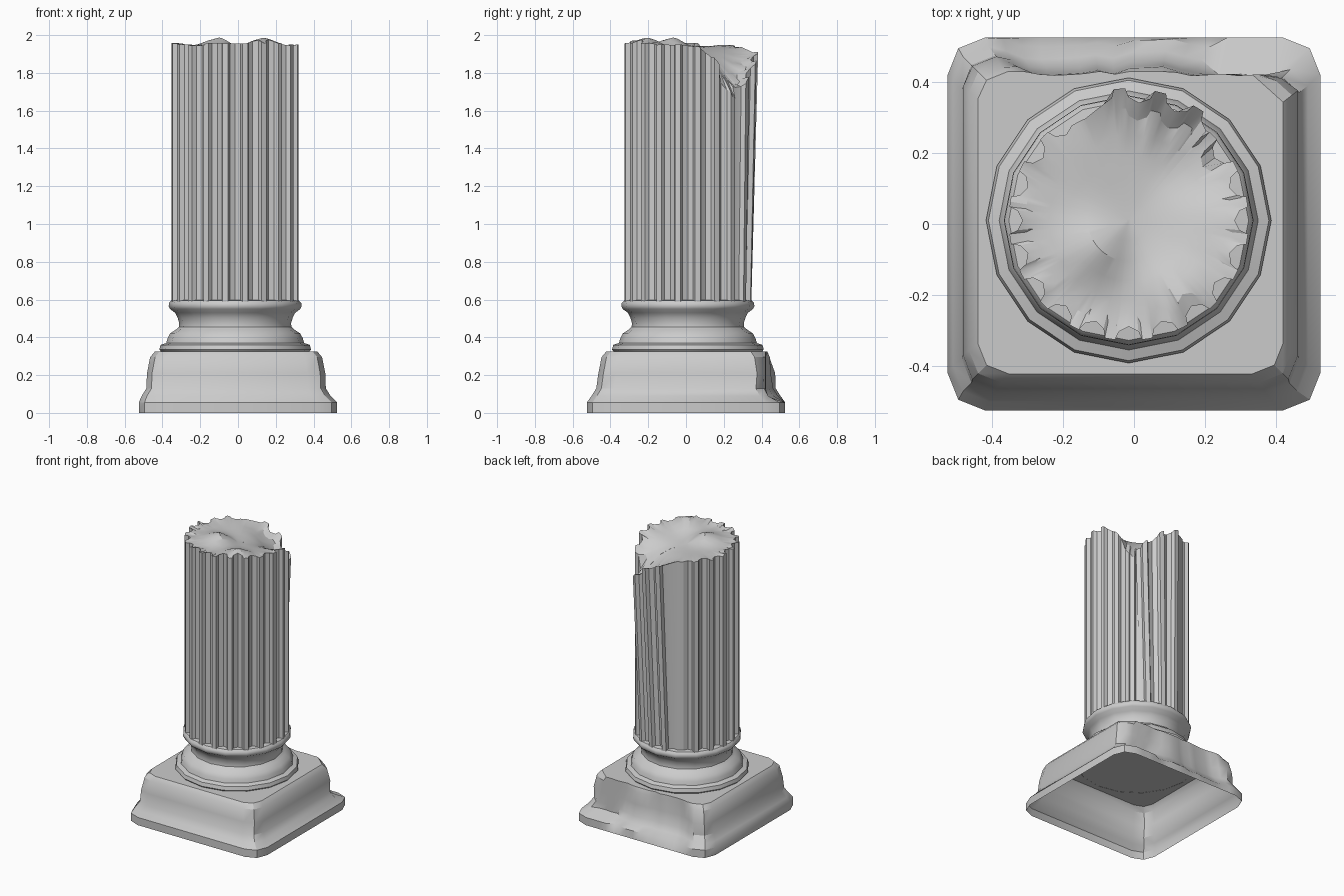
import bpy, bmesh, math, random
from math import sin, cos, pi, radians, exp

if "Cube" in bpy.data.objects:
    bpy.data.objects.remove(bpy.data.objects["Cube"])

random.seed(4)
CX, CY = -0.015, 0.01          # column axis


def skin(name, rings, cap_top=False, angle=30):
    """Join closed rings of points with quads."""
    bm = bmesh.new()
    rows = [[bm.verts.new(p) for p in r] for r in rings]
    n = len(rows[0])
    for a, b in zip(rows, rows[1:]):
        for i in range(n):
            j = (i + 1) % n
            bm.faces.new((a[i], a[j], b[j], b[i]))
    if cap_top:
        bm.faces.new(rows[-1])
    me = bpy.data.meshes.new(name)
    bm.to_mesh(me)
    bm.free()
    ob = bpy.data.objects.new(name, me)
    bpy.context.collection.objects.link(ob)
    bpy.ops.object.select_all(action='DESELECT')
    ob.select_set(True)
    bpy.context.view_layer.objects.active = ob
    bpy.ops.object.shade_smooth_by_angle(angle=radians(angle))
    return ob


# Plinth: open underneath, broken along the back and at one back corner
# rows are height, half width, broken back depth
plinth_rows = [(0, .525, .525), (.055, .525, .51), (.09, .50, .475), (.13, .475, .45),
               (.21, .472, .437), (.295, .455, .432), (.325, .43, .43)]
BACK = 16
jag = [random.uniform(-.014, .014) for _ in range(BACK + 1)]


def plinth_ring(z, h, back):
    ox = -.01 if z > .08 else 0
    oy = .008 if z > .2 else 0
    k, m = .8 * h, .943 * h
    pts = [(-h, -k), (-m, -m), (-k, -h), (k, -h), (m, -m), (h, -k)]
    chipped = z > .07
    pts += [(h, .78 * h), (.90 * h, .87 * h)] if chipped else [(h, k), (m, m)]
    for i in range(BACK + 1):
        x = k * (1 - 2 * i / BACK)
        y = h
        if x > .22 and chipped:                    # ledge above the surviving lip
            y = min(h, .425 + jag[i] * .6)
        elif -.37 < x <= .22:                      # long scoop
            y = min(h, back + (jag[i] if z > .05 else 0))
        pts.append((x, y))
    pts += [(-m, m), (-h, k)]
    return [(x + ox, y + (oy if y < .4 else 0), z) for x, y in pts]


skin("plinth", [plinth_ring(*r) for r in plinth_rows], cap_top=True)

# Round base moulding, sixteen sides
profile = [(.39, .322), (.402, .335), (.395, .36), (.365, .37), (.358, .395), (.345, .42),
           (.315, .44), (.298, .455), (.296, .475), (.305, .505), (.318, .53), (.345, .55),
           (.352, .565), (.35, .582), (.338, .595), (.29, .60)]
skin("base_moulding",
     [[(CX + r * cos(2 * pi * i / 16), CY + r * sin(2 * pi * i / 16), z) for i in range(16)]
      for r, z in profile], angle=40)


# Broken top surface
def bump(x, y, px, py, s):
    return exp(-((x - px) ** 2 + (y - py) ** 2) / (2 * s * s))


def top_z(x, y):
    z = 1.945 + .055 * bump(x, y, -.10, -.07, .06) + .045 * bump(x, y, .13, -.2, .06)
    z -= .21 * bump(x, y, .21, .27, .10) + .06 * bump(x, y, .02, .32, .09)
    z -= .03 * bump(x, y, .05, .05, .12)
    return min(z, 2.0)


# Fluted shaft: twenty flutes, with a cracked slab leaning out at the back
section = [(-9, .338), (-6.5, .338), (-5, .314), (0, .299), (5, .314), (6.5, .338)]
FLUTES = 20
shaft = []
for f in range(FLUTES):
    rim = random.uniform(-.006, .014)
    for a, r in section:
        ang = (-90 + f * 18 + a) % 360
        if 109 < ang < 126:                        # flute split away flat
            r = .312
        shaft.append((ang, r, rim))


def shaft_point(ang, r, t, scale=1.0):
    if 50 < ang < 110:                             # leaning slab
        r += .034 * t * scale
        ang -= 5 * t
    a = radians(ang)
    return CX + r * scale * cos(a), CY + r * scale * sin(a)


rings = [[(*shaft_point(a, r, 0), .585) for a, r, _ in shaft]]
top = []
for a, r, rim in shaft:
    x, y = shaft_point(a, r, 1)
    z = top_z(x, y) + rim
    if 34 < a < 49:                                # deep notch beside the crack
        z -= .06
    top.append((x, y, z))
rings.append(top)
for s in (.86, .72, .55, .37, .18, .02):           # rough fracture face
    ring = []
    for a, r, rim in shaft:
        rr = .31 if s < .8 else r
        x, y = shaft_point(a, rr, 1, s)
        ring.append((x, y, top_z(x, y) - .008 * (1 - s)))
    rings.append(ring)
skin("fluted_shaft", rings, cap_top=True, angle=25)
